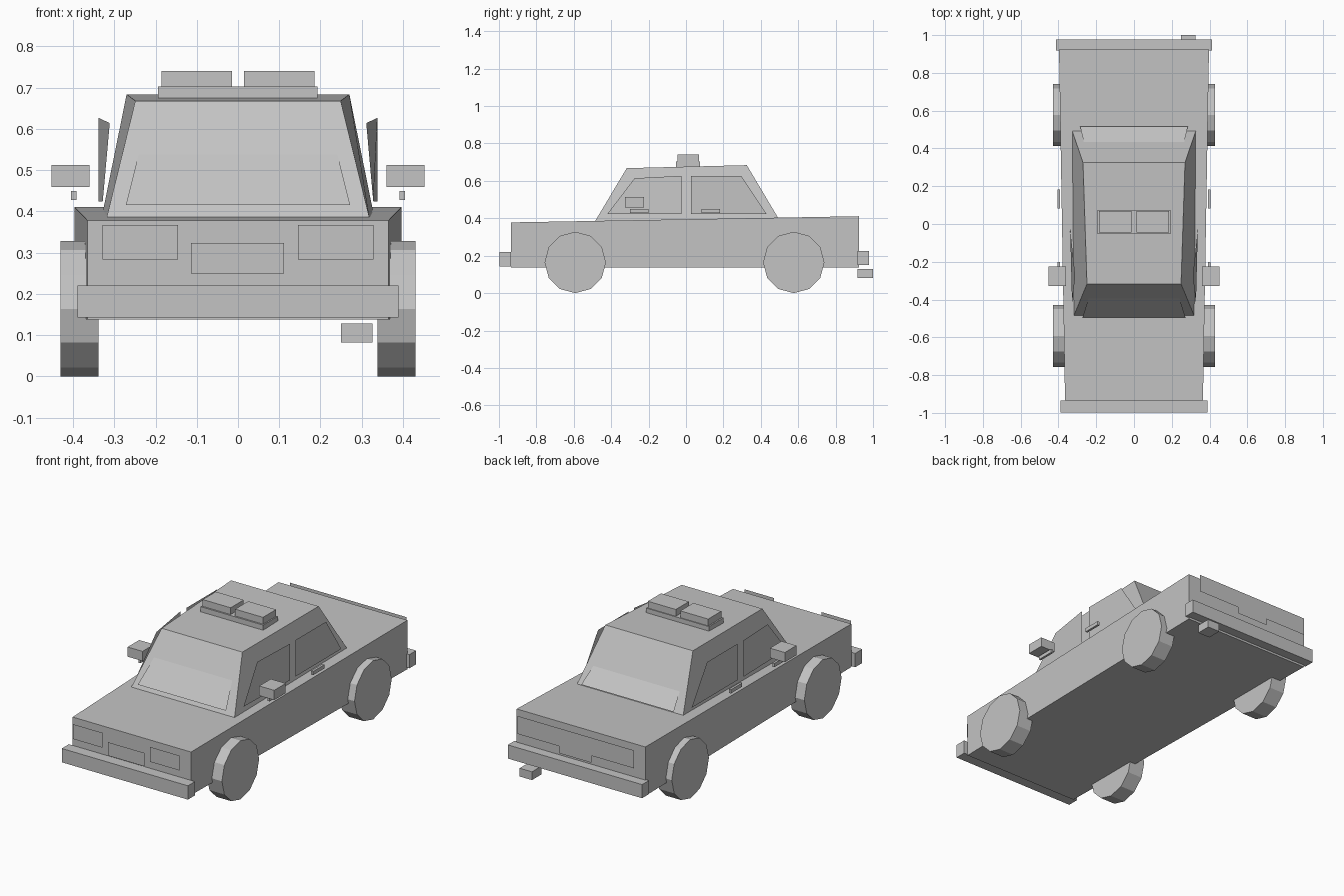
import bpy
import math

old = bpy.data.objects.get("Cube")
if old:
    bpy.data.objects.remove(old, do_unlink=True)

GREY = (0.55, 0.55, 0.55, 1.0)
grey = bpy.data.materials.new("plain_grey")
grey.use_nodes = True
grey.diffuse_color = GREY
grey.node_tree.nodes["Principled BSDF"].inputs["Base Color"].default_value = GREY


def add_mesh(name, verts, faces):
    mesh = bpy.data.meshes.new(name)
    mesh.from_pydata(verts, [], faces)
    mesh.materials.append(grey)
    obj = bpy.data.objects.new(name, mesh)
    bpy.context.collection.objects.link(obj)
    return obj


def hull(name, bottom, top):
    """Closed solid between two matching rings, both counter-clockwise from above."""
    n = len(bottom)
    sides = [(i, (i + 1) % n, (i + 1) % n + n, i + n) for i in range(n)]
    caps = [tuple(reversed(range(n))), tuple(range(n, 2 * n))]
    return add_mesh(name, bottom + top, sides + caps)


def ring(front, back):
    """Symmetric quad ring; front and back are (half width, y, z)."""
    (fx, fy, fz), (bx, by, bz) = front, back
    return [(-fx, fy, fz), (fx, fy, fz), (bx, by, bz), (-bx, by, bz)]


def box(name, x, y, z):
    level = [[(x[0], y[0], h), (x[1], y[0], h), (x[1], y[1], h), (x[0], y[1], h)] for h in z]
    return hull(name, level[0], level[1])


def panel(name, x, y, z):
    """Upright flat panel facing along y."""
    quad = [(x[0], y, z[0]), (x[1], y, z[0]), (x[1], y, z[1]), (x[0], y, z[1])]
    return add_mesh(name, quad if y < 0 else quad[::-1], [(0, 1, 2, 3)])


def pane(name, points, s):
    """Side pane, mirrored by s."""
    quad = [(s * px, py, pz) for px, py, pz in points]
    return add_mesh(name, quad if s > 0 else quad[::-1], [(0, 1, 2, 3)])


# Body and cabin
hull("body", ring((0.365, -0.935, 0.138), (0.397, 0.925, 0.138)),
     ring((0.365, -0.935, 0.378), (0.397, 0.925, 0.411)))
hull("cabin", ring((0.319, -0.487, 0.383), (0.328, 0.495, 0.398)),
     ring((0.249, -0.317, 0.668), (0.27, 0.325, 0.684)))

# Front and rear glass
add_mesh("windscreen", [(-0.272, -0.494, 0.415), (0.272, -0.494, 0.415),
                        (0.218, -0.32, 0.63), (-0.218, -0.32, 0.63)], [(0, 1, 2, 3)])
add_mesh("rear_window", [(0.285, 0.516, 0.42), (-0.285, 0.516, 0.42),
                         (-0.235, 0.3, 0.63), (0.235, 0.3, 0.63)], [(0, 1, 2, 3)])

# Bumpers and exhaust
box("front_bumper", (-0.389, 0.389), (-0.997, -0.935), (0.143, 0.22))
box("rear_bumper", (-0.414, 0.414), (0.918, 0.978), (0.15, 0.226))
box("exhaust", (0.25, 0.326), (0.918, 1.0), (0.082, 0.128))

# Front and rear panels
panel("grille", (-0.114, 0.112), -0.984, (0.249, 0.324))
panel("tail_panel", (-0.36, 0.36), 0.972, (0.3, 0.4))
panel("number_plate", (-0.1, 0.1), 0.974, (0.262, 0.326))

# Light bar
box("light_bar_base", (-0.194, 0.193), (-0.054, 0.075), (0.67, 0.703))
for side, s in (("left", 1), ("right", -1)):
    box(side + "_roof_light", sorted((s * 0.014, s * 0.186)), (-0.045, 0.07), (0.703, 0.741))

    # Lamps, mirrors and handles
    panel(side + "_headlamp", sorted((s * 0.146, s * 0.329)), -0.984, (0.284, 0.367))
    box(side + "_mirror", sorted((s * 0.36, s * 0.452)), (-0.327, -0.225), (0.459, 0.513))
    for place, y in (("front", -0.3), ("rear", 0.083)):
        box(f"{side}_{place}_handle", sorted((s * 0.392, s * 0.405)), (y, y + 0.1), (0.428, 0.449))

    # Side windows
    pane(side + "_front_window", [(0.328, -0.42, 0.424), (0.338, -0.025, 0.424),
                                  (0.338, -0.025, 0.627), (0.311, -0.275, 0.614)], s)
    pane(side + "_rear_window", [(0.336, 0.028, 0.424), (0.336, 0.43, 0.424),
                                 (0.336, 0.295, 0.627), (0.336, 0.028, 0.627)], s)

    # Wheels
    for place, y in (("front", -0.592), ("rear", 0.576)):
        bpy.ops.mesh.primitive_cylinder_add(
            vertices=12, radius=0.164, depth=0.092,
            location=(s * 0.384, y, 0.164), rotation=(0, math.pi / 2, 0))
        wheel = bpy.context.object
        wheel.name = f"{side}_{place}_wheel"
        wheel.data.materials.append(grey)
